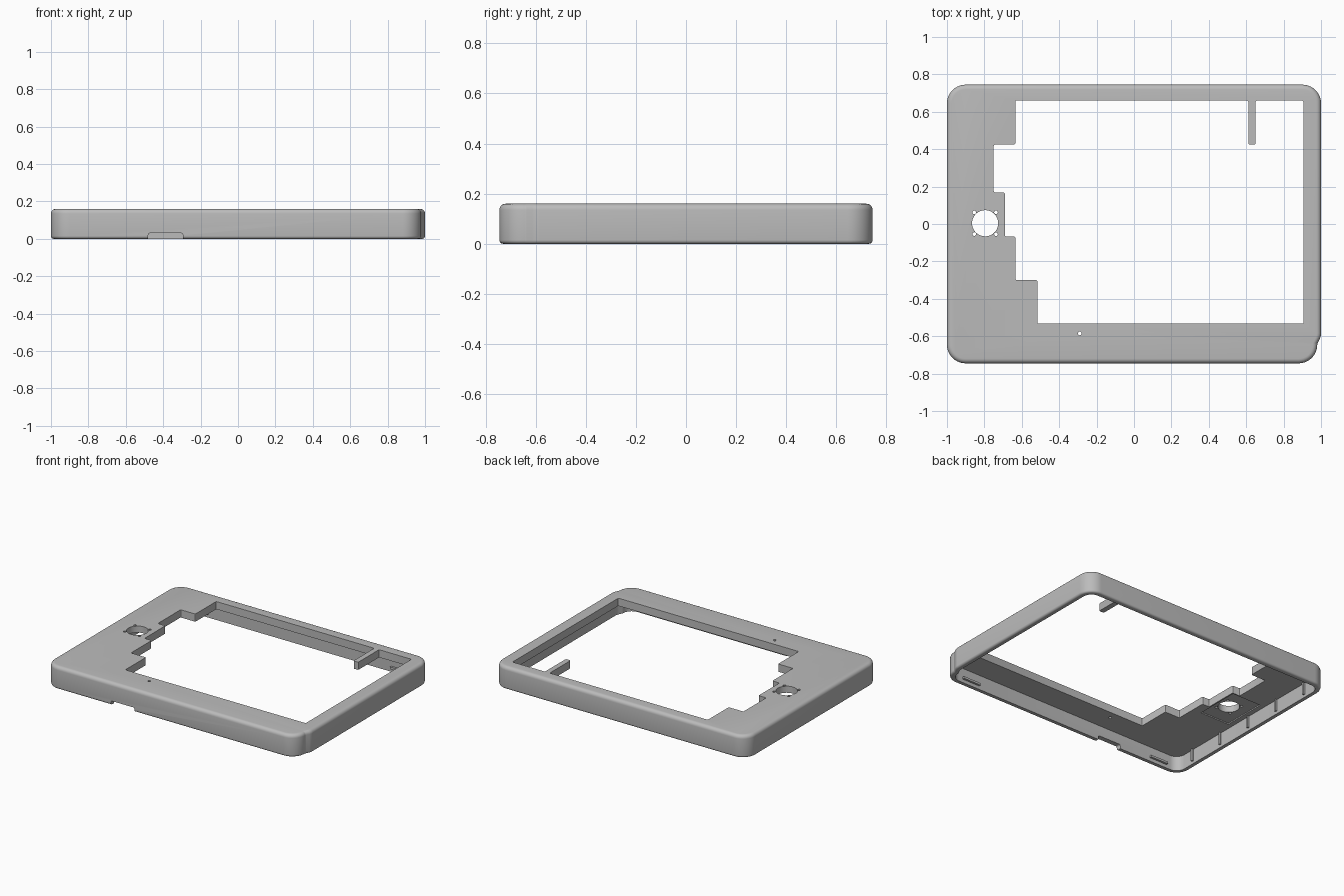
import bpy, bmesh, math
from mathutils import Vector

if "Cube" in bpy.data.objects:
    bpy.data.objects.remove(bpy.data.objects["Cube"])

grey = bpy.data.materials.new("plain_grey")
grey.use_nodes = True
colour = (0.5, 0.5, 0.5, 1)
grey.diffuse_color = colour
grey.node_tree.nodes["Principled BSDF"].inputs["Base Color"].default_value = colour


def rounded(corners, radii, steps):
    """Outline with every corner replaced by an arc."""
    out = []
    for i, (p, r) in enumerate(zip(corners, radii)):
        p = Vector(p)
        a = (Vector(corners[i - 1]) - p).normalized() * r
        b = (Vector(corners[(i + 1) % len(corners)]) - p).normalized() * r
        for k in range(steps + 1):
            t = math.pi / 2 * k / steps
            out.append(p + a * (1 - math.sin(t)) + b * (1 - math.cos(t)))
    return out


def loft(name, layers):
    """Solid through stacked outlines, each given as (z, points)."""
    bm = bmesh.new()
    rings = [[bm.verts.new((p.x, p.y, z)) for p in pts] for z, pts in layers]
    n = len(rings[0])
    for low, high in zip(rings, rings[1:]):
        for i in range(n):
            j = (i + 1) % n
            bm.faces.new((low[i], low[j], high[j], high[i]))
    bm.faces.new(rings[0][::-1])
    bm.faces.new(rings[-1])
    bmesh.ops.recalc_face_normals(bm, faces=bm.faces)
    mesh = bpy.data.meshes.new(name)
    bm.to_mesh(mesh)
    bm.free()
    mesh.materials.append(grey)
    obj = bpy.data.objects.new(name, mesh)
    bpy.context.collection.objects.link(obj)
    return obj


def box(name, x0, x1, y0, y1, z0, z1):
    pts = [Vector(p) for p in ((x0, y0), (x1, y0), (x1, y1), (x0, y1))]
    return loft(name, [(z0, pts), (z1, pts)])


def cylinder(name, x, y, r, sides, z0, z1):
    angles = [math.tau * i / sides for i in range(sides)]
    pts = [Vector((x + r * math.cos(a), y + r * math.sin(a))) for a in angles]
    return loft(name, [(z0, pts), (z1, pts)])


def activate(obj):
    bpy.ops.object.select_all(action='DESELECT')
    obj.select_set(True)
    bpy.context.view_layer.objects.active = obj


def cut(target, cutter):
    cutter.hide_render = True
    mod = target.modifiers.new("cut", 'BOOLEAN')
    mod.operation = 'DIFFERENCE'
    mod.solver = 'EXACT'
    mod.object = cutter
    activate(target)
    bpy.ops.object.modifier_apply(modifier=mod.name)
    bpy.data.objects.remove(cutter)


W, D, H = 1.0, 0.745, 0.16
CEILING = 0.105


def outline(d):
    """Outer contour moved inwards by d, with a stepped front left corner."""
    x, y, r = W - d, D - d, 0.1 - d
    corners = [(-x, -y), (x - 0.02, -y), (x - 0.02, -0.64), (x, -0.6), (x, y), (-x, y)]
    return rounded(corners, [r, r, 0.004, 0.015, r, r], 10)


# Outer body with rounded top and bottom rims
def rim(r, z, side):
    angles = [math.pi / 2 * k / 5 for k in range(6)]
    return [(z + side * r * math.sin(a), outline(r * (1 - math.cos(a)))) for a in angles]


layers = rim(0.015, 0.015, -1)[::-1] + rim(0.025, H - 0.025, 1)
frame = loft("bezel_frame", layers)

# Hollow underside
inner = outline(0.035)
cut(frame, loft("hollow_cutter", [(-0.1, inner), (CEILING, inner)]))

# Stepped window, leaving a narrow finger at the back edge
window = [(-0.516, -0.532), (0.906, -0.532), (0.906, 0.66), (0.65, 0.66),
          (0.65, 0.425), (0.612, 0.425), (0.612, 0.66), (-0.634, 0.66),
          (-0.634, 0.425), (-0.75, 0.425), (-0.75, 0.168), (-0.69, 0.168),
          (-0.69, -0.067), (-0.634, -0.067), (-0.634, -0.3), (-0.516, -0.3)]
edge = rounded(window, [0.008] * len(window), 3)
cut(frame, loft("window_cutter", [(0.05, edge), (0.3, edge)]))

# Speaker recess, round hole, four screw holes and a pin hole
SX, SY = -0.796, 0.004
cut(frame, box("recess_cutter", -0.93, -0.7, -0.16, 0.16, 0.05, CEILING + 0.008))
cut(frame, cylinder("speaker_cutter", SX, SY, 0.07, 40, 0.05, 0.3))
for sx in (-1, 1):
    for sy in (-1, 1):
        cut(frame, cylinder("screw_cutter", SX + sx * 0.058, SY + sy * 0.058,
                            0.01, 12, 0.05, 0.3))
cut(frame, cylinder("pin_cutter", -0.29, -0.585, 0.01, 12, 0.05, 0.3))

# Finger notch in the bottom of the front wall
notch = rounded([(-0.48, -0.1), (-0.295, -0.1), (-0.295, 0.03), (-0.48, 0.03)],
                [0.01] * 4, 4)
notch_cutter = loft("notch_cutter", [(0.65, notch), (0.8, notch)])
notch_cutter.rotation_euler.x = math.pi / 2
bpy.context.view_layer.update()
cut(frame, notch_cutter)

activate(frame)
bpy.ops.object.shade_smooth_by_angle(angle=math.radians(30))

# Small ribs inside the right wall and snap clips inside the long walls
for i in range(5):
    y = -0.56 + i * 0.28
    box("wall_rib", -0.97, -0.953, y - 0.006, y + 0.006, 0.02, CEILING + 0.002)
for side in (-1, 1):
    for x in (-0.8, 0.78):
        y = side * 0.705
        box("snap_clip", x - 0.07, x + 0.07, y - 0.01, y + 0.01, 0.025, 0.04)
